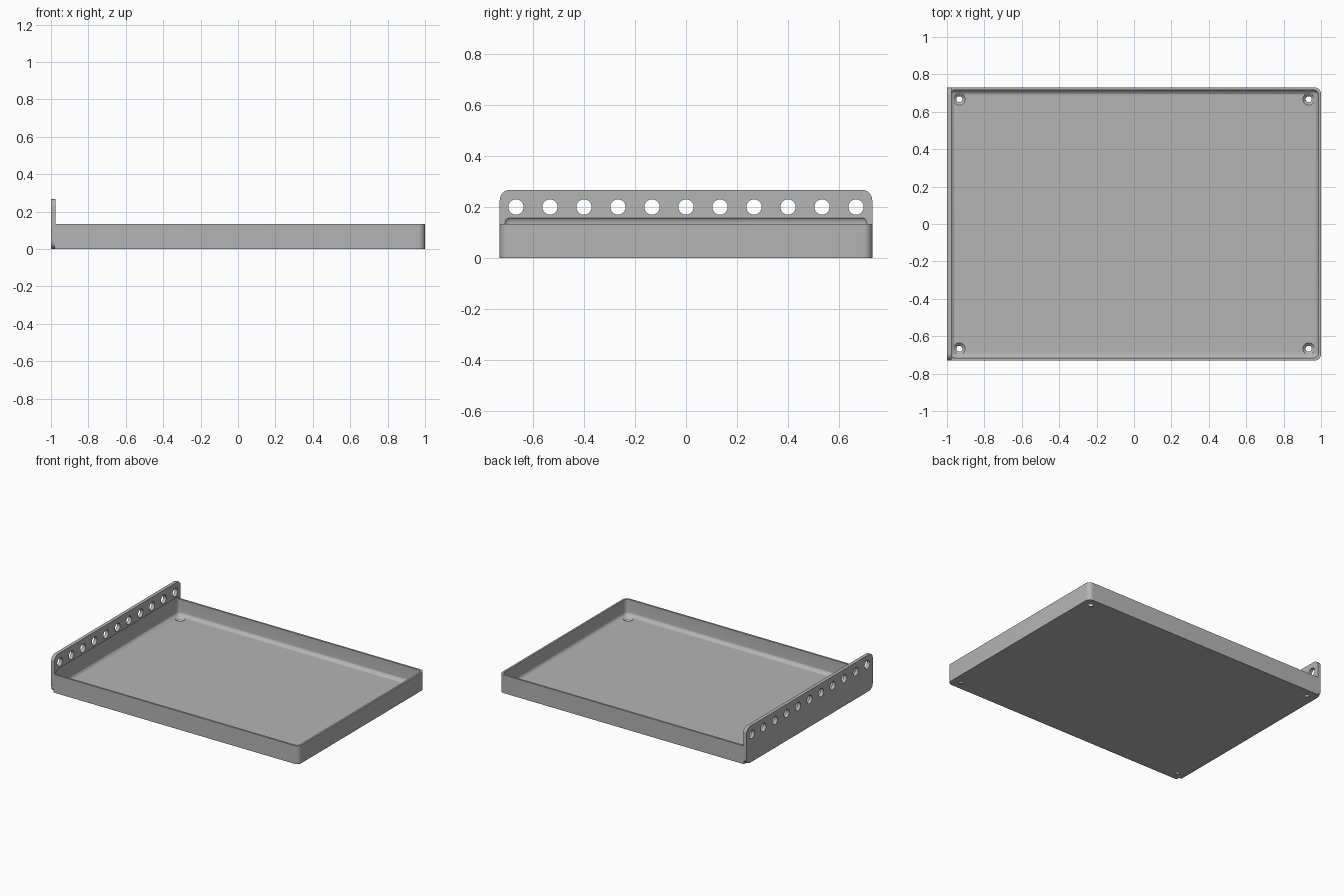
import bpy, bmesh
from math import pi
from mathutils import Matrix, Vector

if "Cube" in bpy.data.objects:
    bpy.data.objects.remove(bpy.data.objects["Cube"])

# Single grey finish
grey = bpy.data.materials.new("grey metal")
grey.use_nodes = True
colour = (0.46, 0.46, 0.46, 1)
grey.diffuse_color = colour
grey.node_tree.nodes["Principled BSDF"].inputs["Base Color"].default_value = colour


def finish(name, bm):
    mesh = bpy.data.meshes.new(name)
    bm.to_mesh(mesh)
    bm.free()
    mesh.materials.append(grey)
    obj = bpy.data.objects.new(name, mesh)
    bpy.context.collection.objects.link(obj)
    return obj


def box(name, low, high, radius, segments, pick):
    """Box whose edges chosen by pick(edge) are rounded."""
    low, high = Vector(low), Vector(high)
    bm = bmesh.new()
    bmesh.ops.create_cube(bm, size=1)
    for v in bm.verts:
        v.co = (low + high) / 2 + v.co * (high - low)
    edges = [e for e in bm.edges if pick(e)]
    bmesh.ops.bevel(bm, geom=edges, offset=radius, segments=segments,
                    profile=0.5, affect='EDGES')
    return finish(name, bm)


def along(edge, axis):
    return abs((edge.verts[0].co - edge.verts[1].co).normalized()[axis]) > 0.9


def add_cone(bm, centre, r1, r2, depth, turn=None):
    matrix = Matrix.Translation(centre) @ (turn or Matrix())
    bmesh.ops.create_cone(bm, cap_ends=True, segments=32, radius1=r1,
                          radius2=r2, depth=depth, matrix=matrix)


def apply_boolean(target, tool, operation):
    mod = target.modifiers.new(operation.title(), 'BOOLEAN')
    mod.operation, mod.object, mod.solver = operation, tool, 'EXACT'
    bpy.context.view_layer.objects.active = target
    bpy.ops.object.modifier_apply(modifier=mod.name)
    bpy.data.objects.remove(tool)


HALF_Y, RIM, TOP, FLOOR = 0.73, 0.133, 0.267, 0.016

# Shallow tray, rounded only at the two corners away from the rail
tray = box("tray_with_rail", (-0.98, -HALF_Y, 0), (1, HALF_Y, RIM), 0.035, 8,
           lambda e: along(e, 2) and e.verts[0].co.x > 0)

# Upright rail plate with rounded corners
rail = box("rail", (-1, -HALF_Y, 0), (-0.975, HALF_Y, TOP), 0.04, 8,
           lambda e: along(e, 0))
apply_boolean(tray, rail, 'UNION')

# Hollow with filleted edges, biting slightly into the rail
hollow = box("hollow", (-0.984, -0.716, FLOOR), (0.986, 0.716, 0.165), 0.027, 6,
             lambda e: True)
apply_boolean(tray, hollow, 'DIFFERENCE')

# Row of round holes through the rail
bm = bmesh.new()
for i in range(11):
    add_cone(bm, (-0.99, (i - 5) * 0.1333, 0.2), 0.03, 0.03, 0.1,
             Matrix.Rotation(pi / 2, 4, 'Y'))
apply_boolean(tray, finish("rail_holes", bm), 'DIFFERENCE')

# Countersunk screw holes in the floor corners
corners = [(x, y) for x in (-0.934, 0.934) for y in (-0.667, 0.667)]
bm = bmesh.new()
for x, y in corners:
    add_cone(bm, (x, y, 0), 0.016, 0.016, 0.1)
apply_boolean(tray, finish("screw_holes", bm), 'DIFFERENCE')
bm = bmesh.new()
for x, y in corners:
    add_cone(bm, (x, y, FLOOR), 0.016, 0.048, 0.03)
apply_boolean(tray, finish("countersinks", bm), 'DIFFERENCE')

# Smooth fillets, crisp edges
tray.select_set(True)
bpy.context.view_layer.objects.active = tray
bpy.ops.object.shade_smooth_by_angle(angle=pi / 6)
